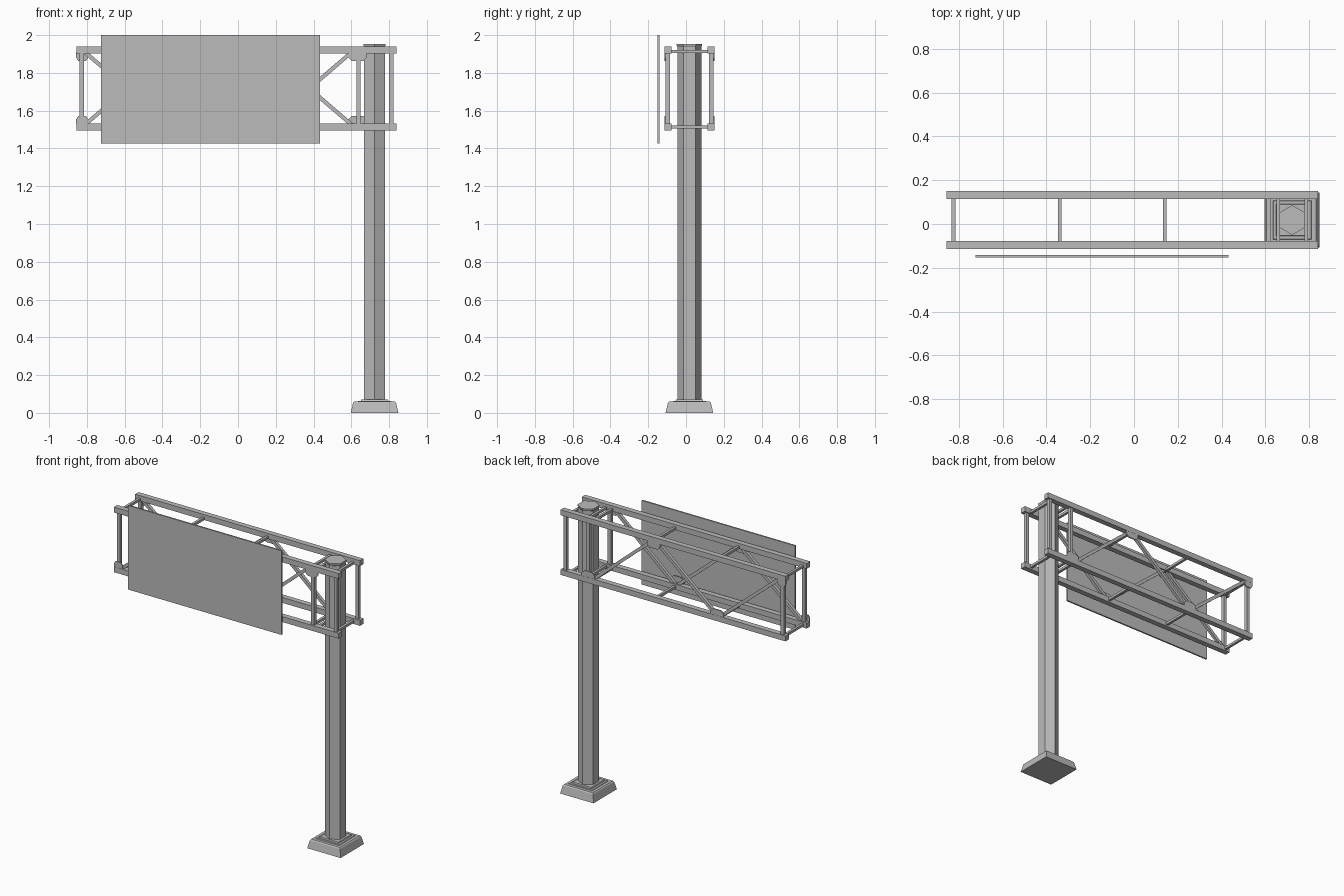
import bpy, bmesh, math
from mathutils import Vector

if "Cube" in bpy.data.objects:
    bpy.data.objects.remove(bpy.data.objects["Cube"])

steel = bpy.data.materials.new("grey_steel")
steel.use_nodes = True
GREY = (0.5, 0.5, 0.5, 1)
steel.diffuse_color = GREY
steel.node_tree.nodes["Principled BSDF"].inputs["Base Color"].default_value = GREY

CX, CY = 0.723, 0.018           # column axis
TOP, LOW = 1.921, 1.514         # chord centre heights
FRONT, BACK = -0.096, 0.133     # chord centre depths
CHORD = 0.037
NODES = [-0.825, -0.34, 0.14, 0.615]


def finish(name, bm):
    bmesh.ops.recalc_face_normals(bm, faces=bm.faces)
    mesh = bpy.data.meshes.new(name)
    bm.to_mesh(mesh)
    bm.free()
    mesh.materials.append(steel)
    obj = bpy.data.objects.new(name, mesh)
    bpy.context.collection.objects.link(obj)
    return obj


def box(name, lo, hi):
    bm = bmesh.new()
    bmesh.ops.create_cube(bm, size=1)
    for v in bm.verts:
        v.co = [(a + b) / 2 + c * (b - a) for a, b, c in zip(lo, hi, v.co)]
    return finish(name, bm)


def bar(name, a, b, width):
    """Square bar running between two points."""
    a, b = Vector(a), Vector(b)
    bm = bmesh.new()
    bmesh.ops.create_cube(bm, size=1)
    bmesh.ops.scale(bm, vec=(width, width, (b - a).length), verts=bm.verts)
    obj = finish(name, bm)
    obj.rotation_euler = (0, math.atan2(b.x - a.x, b.z - a.z), 0)
    if abs(b.y - a.y) > 0.01:
        obj.rotation_euler = (math.pi / 2, 0, 0)
    obj.location = (a + b) / 2
    return obj


def stack(name, sides, rings, turn):
    """Column of rings, each (radius, height), around the column axis."""
    bm = bmesh.new()
    loops = []
    for r, z in rings:
        angles = [turn + 2 * math.pi * i / sides for i in range(sides)]
        loops.append([bm.verts.new((CX + r * math.cos(t), CY + r * math.sin(t), z)) for t in angles])
    for p, q in zip(loops, loops[1:]):
        for i in range(sides):
            j = (i + 1) % sides
            bm.faces.new((p[i], p[j], q[j], q[i]))
    bm.faces.new(loops[0])
    bm.faces.new(loops[-1])
    return finish(name, bm)


def gusset(name, x, y, z, half):
    """Plate under or over a chord, tapering away from it."""
    into = -1 if z == TOP else 1
    edge, tip = z + into * 0.012, z + into * 0.059
    outline = [(-half, edge), (half, edge), (half, tip - into * 0.018),
               (half * 0.6, tip), (-half * 0.6, tip), (-half, tip - into * 0.018)]
    bm = bmesh.new()
    face = bm.faces.new([bm.verts.new((x + dx, y - 0.004, h)) for dx, h in outline])
    ext = bmesh.ops.extrude_face_region(bm, geom=[face])
    moved = [v for v in ext["geom"] if isinstance(v, bmesh.types.BMVert)]
    bmesh.ops.translate(bm, vec=(0, 0.008, 0), verts=moved)
    return finish(name, bm)


# Foundation, flange and hexagonal column
R2 = math.sqrt(2)
stack("foundation", 4, [(0.126 * R2, 0), (0.114 * R2, 0.053), (0.108 * R2, 0.06)], math.pi / 4)
stack("flange", 4, [(0.09 * R2, 0.058), (0.086 * R2, 0.064), (0.073 * R2, 0.064),
                    (0.07 * R2, 0.072)], math.pi / 4)
stack("column", 6, [(0.064, 0.06), (0.064, 1.936)], math.pi / 2)
stack("column_cap", 6, [(0.058, 1.93), (0.068, 1.946), (0.068, 1.953)], math.pi / 2)

# Sign board
box("sign_board", (-0.724, -0.152, 1.427), (0.433, -0.141, 2.0))

# Two truss sides: chords, posts, zigzag diagonals and gussets
for side, y, out, phase in (("front", FRONT, -1, 0), ("back", BACK, 1, 1)):
    h = CHORD / 2
    for level, z in (("top", TOP), ("bottom", LOW)):
        box(f"{side}_{level}_chord", (-0.856, y - h, z - h), (0.84, y + h, z + h))
    for x in (-0.827, 0.638, 0.811):
        bar(f"{side}_post", (x, y, LOW), (x, y, TOP), 0.023)
    points = [(x, y, (LOW, TOP)[(i + phase) % 2]) for i, x in enumerate(NODES)]
    for a, b in zip(points, points[1:]):
        bar(f"{side}_diagonal", a, b, 0.021)
    for i, (x, _, z) in enumerate(points):
        gusset(f"{side}_gusset", x + (0.018 if i == 3 else 0), y + out * 0.0135, z,
               0.032 if i == 0 else 0.048)

# Cross struts joining the two sides, with a pair clamping the column
for x in NODES + [0.66, 0.788]:
    for level, z in (("top", TOP - 0.008), ("bottom", LOW)):
        bar(f"{level}_cross_strut", (x, FRONT, z), (x, BACK, z), 0.017)
